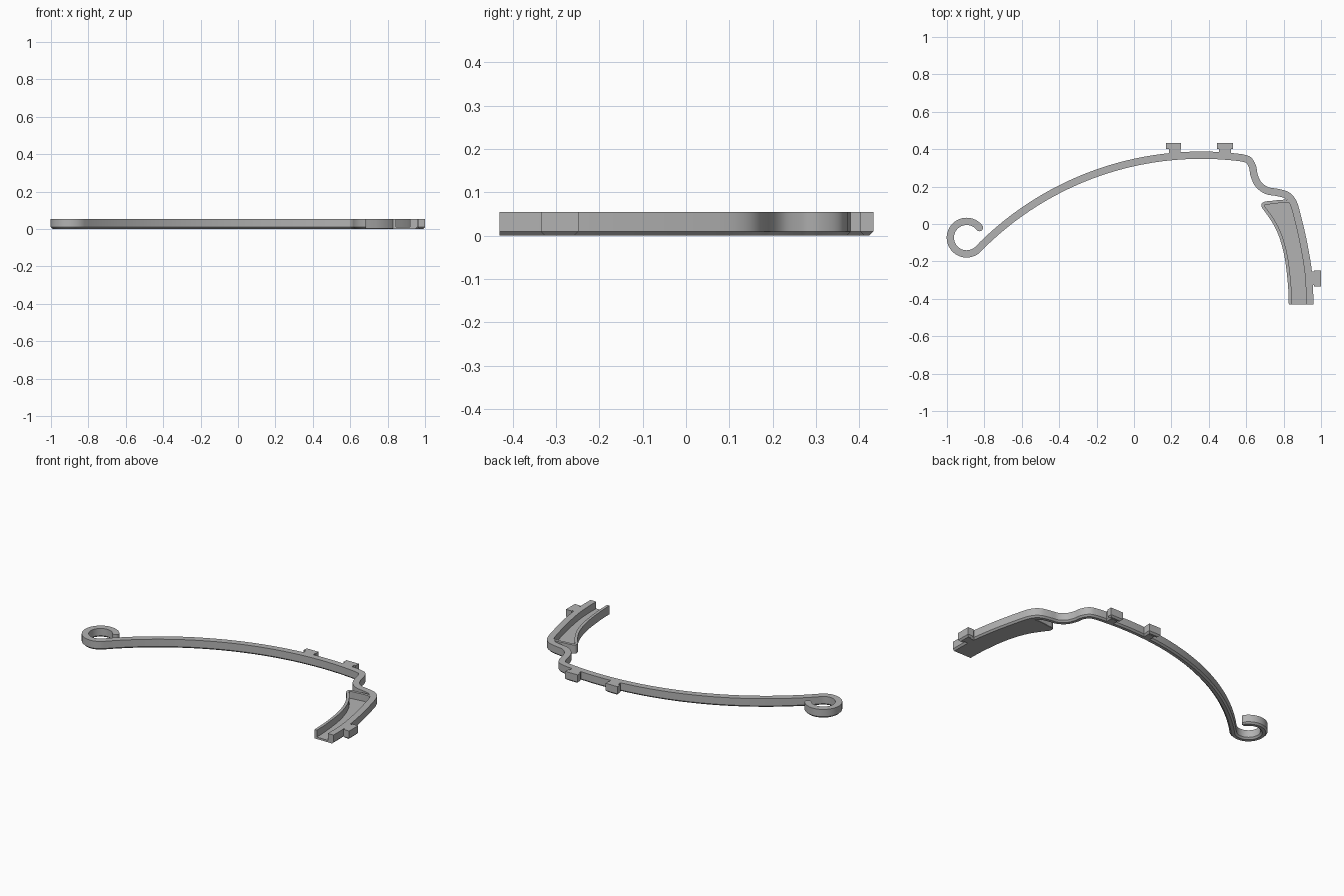
import bpy, bmesh, math
from mathutils import Vector

cube = bpy.data.objects.get("Cube")
if cube:
    bpy.data.objects.remove(cube, do_unlink=True)

HEIGHT = 0.055
CHAMFER = 0.01

grey = bpy.data.materials.new("plain grey")
grey.use_nodes = True
colour = (0.45, 0.45, 0.45, 1)
grey.diffuse_color = colour
grey.node_tree.nodes["Principled BSDF"].inputs["Base Color"].default_value = colour


def finish(name, bm):
    bmesh.ops.recalc_face_normals(bm, faces=bm.faces)
    mesh = bpy.data.meshes.new(name)
    bm.to_mesh(mesh)
    bm.free()
    mesh.materials.append(grey)
    obj = bpy.data.objects.new(name, mesh)
    bpy.context.collection.objects.link(obj)
    bpy.ops.object.select_all(action='DESELECT')
    obj.select_set(True)
    bpy.context.view_layer.objects.active = obj
    bpy.ops.object.shade_smooth_by_angle(angle=math.radians(30))
    return obj


def spline(points, steps=6):
    """Smooth curve through the given points."""
    p = [Vector(q) for q in points]
    p = [2 * p[0] - p[1]] + p + [2 * p[-1] - p[-2]]
    out = []
    for a, b, c, d in zip(p, p[1:], p[2:], p[3:]):
        for i in range(steps):
            t = i / steps
            out.append(0.5 * (2 * b + (c - a) * t + (2 * a - 5 * b + 4 * c - d) * t ** 2
                              + (3 * b - a - 3 * c + d) * t ** 3))
    return out + [p[-2]]


def sweep(name, path, half, chamfer):
    """Upright band along a flat path, with chamfered lower edges."""
    section = [(-half, HEIGHT), (-half, chamfer), (chamfer - half, 0),
               (half - chamfer, 0), (half, chamfer), (half, HEIGHT)]
    bm = bmesh.new()
    rings = []
    for i, p in enumerate(path):
        t = (path[min(i + 1, len(path) - 1)] - path[max(i - 1, 0)]).normalized()
        n = Vector((-t.y, t.x))
        rings.append([bm.verts.new((*(p + n * s), z)) for s, z in section])
    for a, b in zip(rings, rings[1:]):
        for i in range(len(section)):
            j = (i + 1) % len(section)
            bm.faces.new((a[i], a[j], b[j], b[i]))
    bm.faces.new(rings[0])
    bm.faces.new(rings[-1])
    return finish(name, bm)


def prism(name, outline, height=HEIGHT, chamfer=0.0):
    """Extruded flat outline, with an optional chamfer round the base."""
    bm = bmesh.new()
    base = bm.faces.new([bm.verts.new((p[0], p[1], 0)) for p in outline])
    top = bmesh.ops.extrude_face_region(bm, geom=[base], use_keep_orig=True)["geom"]
    for v in top:
        if isinstance(v, bmesh.types.BMVert):
            v.co.z = height
    if chamfer:
        edges = [e for e in bm.edges if all(v.co.z < 0.001 for v in e.verts)]
        bmesh.ops.bevel(bm, geom=edges, offset=chamfer, segments=1, affect='EDGES')
    return finish(name, bm)


def box(name, x0, x1, y0, y1):
    return prism(name, [(x0, y0), (x1, y0), (x1, y1), (x0, y1)], chamfer=CHAMFER)


# Band: hook, long bow, S-bend, then the outer wall of the tray
hook_centre = Vector((-0.895, -0.073))
hook = []
for i in range(49):
    a = math.radians(38 + (315 - 38) * i / 48)
    hook.append(hook_centre + 0.087 * Vector((math.cos(a), math.sin(a))))

bow = []
for i in range(1, 49):
    a = math.radians(-45.6 + 53 * i / 48)
    bow.append(Vector((0.36 + 1.67 * math.sin(a), 0.368 - 1.67 * (1 - math.cos(a)))))

bend = spline([bow[-1], (0.612, 0.342), (0.634, 0.305), (0.642, 0.262), (0.665, 0.212),
               (0.71, 0.179), (0.77, 0.168), (0.82, 0.152), (0.852, 0.112), (0.876, 0.03),
               (0.906, -0.1), (0.93, -0.24), (0.938, -0.34), (0.939, -0.43)])
sweep("band", hook + bow + bend[1:], 0.0195, CHAMFER)

# Rounded tip of the hook
tip = [hook[0] + 0.0195 * Vector((math.cos(k * math.tau / 24), math.sin(k * math.tau / 24)))
       for k in range(24)]
prism("hook_tip", tip, chamfer=0.008)

# Tray: thin inner wall, end wall and floor
inner = spline([(0.836, -0.43), (0.832, -0.33), (0.816, -0.19), (0.792, -0.09),
                (0.762, -0.015), (0.725, 0.045), (0.692, 0.09)])
corner = spline([(0.692, 0.09), (0.69, 0.104), (0.703, 0.112), (0.725, 0.114)], 4)
end = spline([(0.725, 0.114), (0.79, 0.121), (0.85, 0.12)], 4)
sweep("tray_wall", inner + corner[1:] + end[1:], 0.0085, 0.002)
outer = [p for p in bend if p.y < 0.12]
prism("tray_floor", inner + corner[1:] + end[1:-1] + outer, height=0.012)

# Tabs on the back of the bow, each a stem with a wider head
for side, head, stem in (("right", (0.17, 0.251), (0.186, 0.249)),
                         ("left", (0.444, 0.529), (0.454, 0.519))):
    box(side + "_tab_stem", *stem, 0.36, 0.42)
    box(side + "_tab_head", *head, 0.402, 0.432)

# Tab on the side of the tray
box("side_tab_stem", 0.935, 0.985, -0.325, -0.255)
box("side_tab_head", 0.962, 1.0, -0.335, -0.248)
